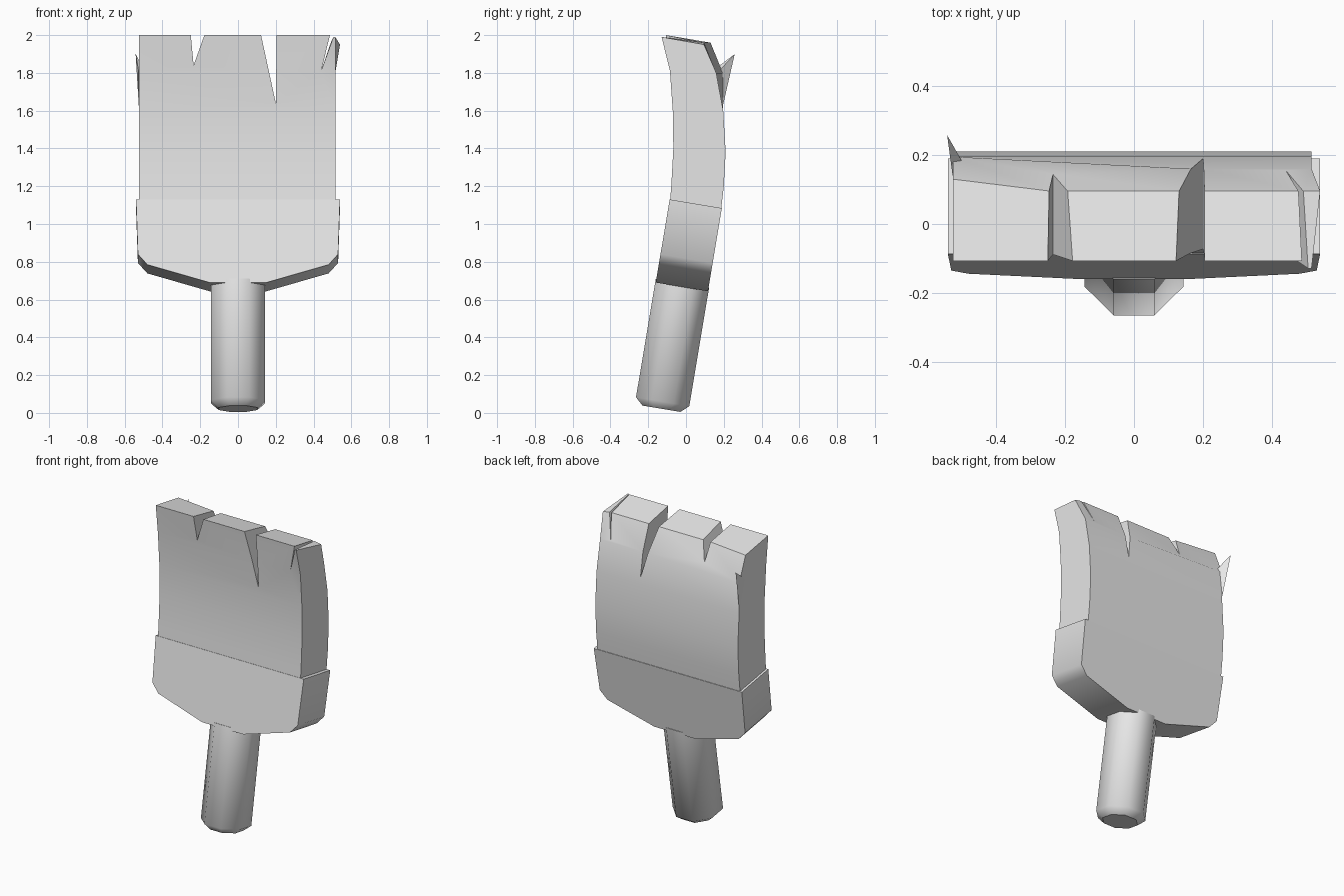
import bpy, bmesh, math
from mathutils import Matrix, Vector

cube = bpy.data.objects.get("Cube")
if cube:
    bpy.data.objects.remove(cube)

grey = bpy.data.materials.new("plain_grey")
grey.use_nodes = True
grey.diffuse_color = (0.8, 0.8, 0.8, 1)
grey.node_tree.nodes["Principled BSDF"].inputs["Base Color"].default_value = (0.8, 0.8, 0.8, 1)


def loft(name, rings):
    """Skin matching rings of points and cap both ends."""
    bm = bmesh.new()
    rows = [[bm.verts.new(p) for p in ring] for ring in rings]
    n = len(rows[0])
    for a, b in zip(rows, rows[1:]):
        for i in range(n):
            j = (i + 1) % n
            bm.faces.new((a[i], a[j], b[j], b[i]))
    bm.faces.new(rows[0])
    bm.faces.new(rows[-1])
    bmesh.ops.recalc_face_normals(bm, faces=bm.faces)
    mesh = bpy.data.meshes.new(name)
    bm.to_mesh(mesh)
    bm.free()
    mesh.materials.append(grey)
    obj = bpy.data.objects.new(name, mesh)
    bpy.context.collection.objects.link(obj)
    return obj


def activate(obj):
    bpy.ops.object.select_all(action='DESELECT')
    obj.select_set(True)
    bpy.context.view_layer.objects.active = obj


def smooth(obj, degrees):
    activate(obj)
    bpy.ops.object.shade_smooth_by_angle(angle=math.radians(degrees))


# Handle and ferrule share a frame that leans back
lean = Matrix.Translation((0, -0.022, 0.667)) @ Matrix.Rotation(math.radians(-9.5), 4, 'X')


def octagon(apothem, z):
    r = apothem / math.cos(math.pi / 8)
    angles = [math.pi / 8 + i * math.pi / 4 for i in range(8)]
    return [(r * math.cos(a), r * math.sin(a), z) for a in angles]


# Handle: eight-sided rod with a bevelled foot
handle = loft("handle", [octagon(0.102, -0.654), octagon(0.143, -0.616), octagon(0.143, 0.02)])
handle.matrix_world = lean
smooth(handle, 50)
for face in handle.data.polygons:
    if face.normal.z < -0.95:
        face.use_smooth = False

# Ferrule: shouldered plate
half = [(0.15, 0), (0.48, 0.096), (0.53, 0.152), (0.54, 0.446)]
outline = half + [(-x, z) for x, z in reversed(half)]
ferrule = loft("ferrule", [[(x, y, z) for x, z in outline] for y in (-0.14, 0.14)])
ferrule.matrix_world = lean
smooth(ferrule, 45)

# Bristles: curved side profile carried across the width
front = [(-0.086, 1.1), (-0.078, 1.2), (-0.067, 1.4), (-0.07, 1.6), (-0.085, 1.81), (-0.107, 2.0)]
back = [(0.095, 1.96), (0.16, 1.8), (0.197, 1.6), (0.21, 1.38), (0.2, 1.2), (0.183, 1.05)]
bristles = loft("bristles", [[(x, y, z) for y, z in front + back] for x in (-0.525, 0.515)])

# Splits: (apex x, apex z, mouth left, mouth right at the tip)
for ax, az, left, right in [(-0.235, 1.84, -0.25, -0.178),
                            (0.2, 1.64, 0.122, 0.205),
                            (0.44, 1.81, 0.487, 0.505)]:
    grow = (2.06 - az) / (2.0 - az)
    tri = [(ax, az), (ax + (right - ax) * grow, 2.06), (ax + (left - ax) * grow, 2.06)]
    cutter = loft("split_cutter", [[(x, y, z) for x, z in tri] for y in (-0.4, 0.5)])
    cutter.hide_render = True
    activate(bristles)
    mod = bristles.modifiers.new("split", 'BOOLEAN')
    mod.operation = 'DIFFERENCE'
    mod.solver = 'EXACT'
    mod.object = cutter
    bpy.ops.object.modifier_apply(modifier=mod.name)
    bpy.data.objects.remove(cutter)

# Splay the loose sliver on one corner and push the other corner back
for v in bristles.data.vertices:
    p = v.co
    if p.z > 1.9 and p.x > 0.492:
        if p.y < 0:
            p.y -= 0.022
            p.z -= 0.01
        else:
            p.x += 0.025
            p.z -= 0.01
    elif p.z > 1.75 and p.x < -0.24 and p.y > 0.05:
        p.y += 0.035 * (-0.24 - p.x) / 0.285
bristles.data.update()
smooth(bristles, 40)

# Stray bristle: thin spike peeling off the back corner
root = [(-0.525, 0.194, 1.62), (-0.495, 0.175, 1.81), (-0.526, 0.14, 1.81)]
tip = Vector((-0.542, 0.258, 1.9))
stray = loft("stray_bristle", [root, [tip + (Vector(p) - tip) * 0.01 for p in root]])
